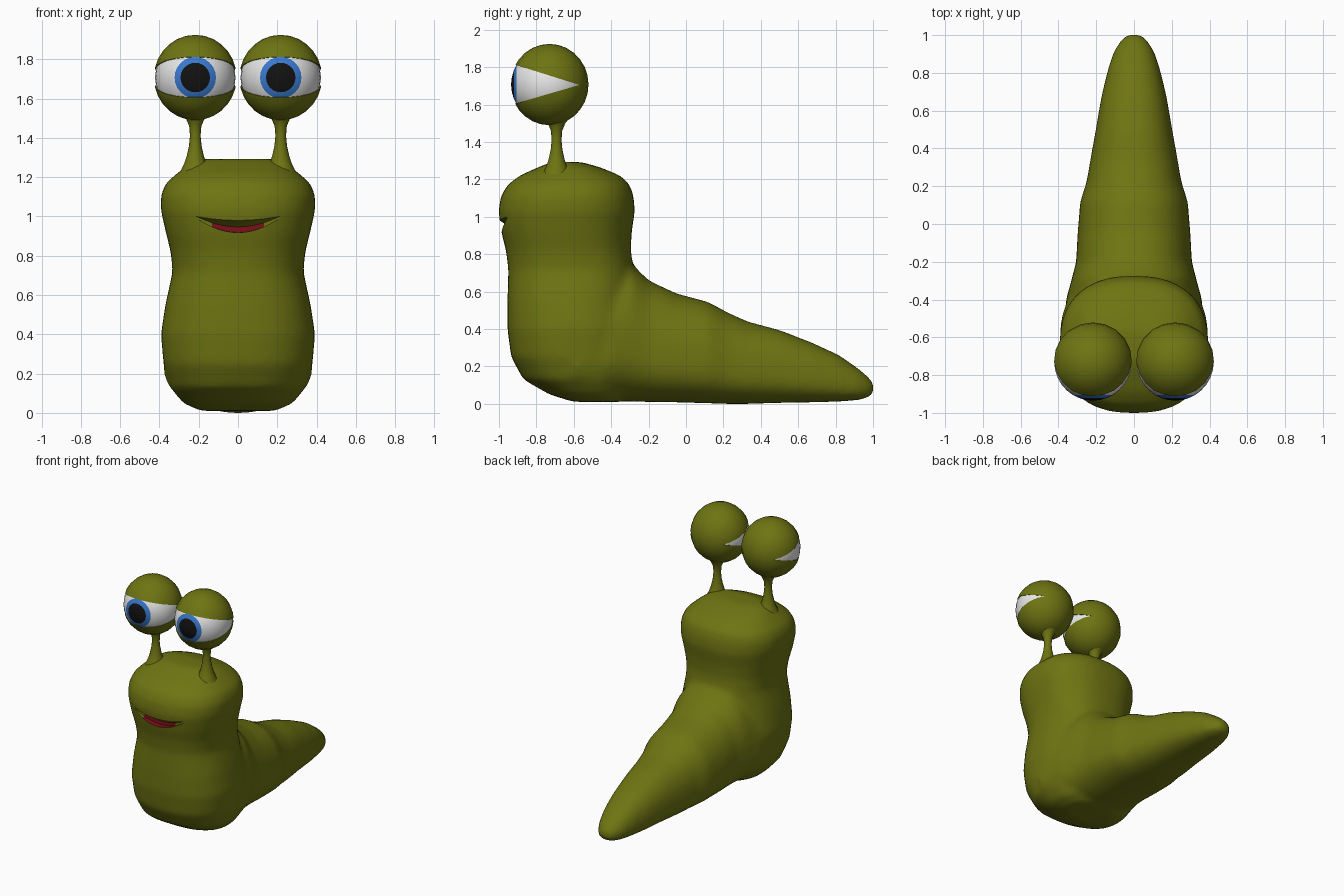
import bpy, bmesh, math

cube = bpy.data.objects.get("Cube")
if cube:
    bpy.data.objects.remove(cube, do_unlink=True)


def material(name, rgb, rough=0.6):
    m = bpy.data.materials.new(name)
    m.use_nodes = True
    m.diffuse_color = (*rgb, 1)
    node = next(n for n in m.node_tree.nodes if n.type == 'BSDF_PRINCIPLED')
    node.inputs["Base Color"].default_value = (*rgb, 1)
    node.inputs["Roughness"].default_value = rough
    return m


GREEN = material("slug_green", (0.155, 0.175, 0.006))
RED = material("mouth_red", (0.2, 0.006, 0.01))
WHITE = material("eye_white", (0.8, 0.8, 0.8))
BLUE = material("iris_blue", (0.04, 0.19, 0.62))
BLACK = material("pupil_black", (0.006, 0.006, 0.006))


def make(name, bm, mats):
    bmesh.ops.recalc_face_normals(bm, faces=bm.faces)
    mesh = bpy.data.meshes.new(name)
    bm.to_mesh(mesh)
    bm.free()
    for m in mats:
        mesh.materials.append(m)
    ob = bpy.data.objects.new(name, mesh)
    bpy.context.collection.objects.link(ob)
    return ob


def loft(bm, rings):
    """Skin a list of equal closed rings and cap both ends."""
    rows = [[bm.verts.new(p) for p in ring] for ring in rings]
    n = len(rows[0])
    sides = [[bm.faces.new((a[i], a[(i + 1) % n], b[(i + 1) % n], b[i])) for i in range(n)]
             for a, b in zip(rows, rows[1:])]
    bm.faces.new(rows[0])
    bm.faces.new(rows[-1])
    return sides


def activate(ob):
    bpy.ops.object.select_all(action='DESELECT')
    ob.select_set(True)
    bpy.context.view_layer.objects.active = ob


def apply_all(ob):
    activate(ob)
    for mod in list(ob.modifiers):
        bpy.ops.object.modifier_apply(modifier=mod.name)


def cut(ob, cutter):
    cutter.hide_render = True
    mod = ob.modifiers.new("cut", 'BOOLEAN')
    mod.operation, mod.solver, mod.object = 'DIFFERENCE', 'EXACT', cutter
    apply_all(ob)
    bpy.data.objects.remove(cutter, do_unlink=True)


def smooth(ob, angle=40):
    activate(ob)
    bpy.ops.object.shade_smooth_by_angle(angle=math.radians(angle))


def oval(power, count=40):
    """Unit superellipse points."""
    for i in range(count):
        a = 2 * math.pi * i / count
        c, s = math.cos(a), math.sin(a)
        yield (math.copysign(abs(c) ** (2 / power), c),
               math.copysign(abs(s) ** (2 / power), s))


# Upright trunk and head: height, front y, back y, half width
TRUNK = [
    (0.01, -.60, -.35, .19), (0.05, -.73, -.30, .28), (0.13, -.87, -.25, .345),
    (0.25, -.935, -.25, .38), (0.40, -.955, -.25, .393), (0.55, -.955, -.27, .37),
    (0.72, -.95, -.28, .333), (0.82, -.963, -.295, .343), (0.92, -.988, -.29, .368),
    (1.03, -1.003, -.273, .393), (1.11, -.99, -.28, .393), (1.17, -.955, -.30, .367),
    (1.22, -.89, -.35, .31), (1.265, -.79, -.46, .25), (1.293, -.72, -.56, .18),
]
# Tail: y, bottom, top, half width
TAIL = [
    (-.60, .02, .60, .38), (-.40, .015, .72, .36), (-.29, .012, .75, .33),
    (-.20, .01, .66, .307), (-.05, .008, .59, .299), (.12, .003, .545, .285),
    (.22, 0, .49, .252), (.33, 0, .44, .233), (.50, .005, .395, .203),
    (.68, .008, .325, .172), (.82, .012, .26, .138), (.92, .02, .19, .105),
    (.98, .035, .14, .065), (1.006, .06, .105, .025),
]
bm = bmesh.new()
loft(bm, [[(w * u, (f + b) / 2 + (b - f) / 2 * v, z) for u, v in oval(2.4)]
          for z, f, b, w in TRUNK])
rings = []
for y, lo, hi, w in TAIL:
    mid = lo + (hi - lo) * 0.36
    rings.append([(w * u, y, mid + v * (hi - mid if v > 0 else mid - lo))
                  for u, v in oval(2.3)])
loft(bm, rings)
body = make("body", bm, [GREEN, RED])
mod = body.modifiers.new("fuse", 'REMESH')
mod.mode, mod.voxel_size = 'VOXEL', 0.022
mod = body.modifiers.new("soften", 'SMOOTH')
mod.factor, mod.iterations = 0.5, 5
apply_all(body)

# Smiling mouth notch, red at the back and floor
STEPS = 16
rings = []
for i in range(STEPS + 1):
    t = 2 * i / STEPS - 1
    x = 0.21 * t
    s = max(1 - t * t, 0.04)
    skin = -.64 - .355 * (1 - (abs(x) / .375) ** 2.4) ** (1 / 2.4)
    back = skin + 0.05 * s
    top, low = 1.0 - .02 * s, .992 - .077 * s
    rings.append([(x, -1.1, top), (x, skin, top), (x, back, top - .033 * s),
                  (x, back, low + .004 * s), (x, -1.1, low)])
bm = bmesh.new()
for i, band in enumerate(loft(bm, rings)):
    if abs(2 * (i + 0.5) / STEPS - 1) < 0.65:
        band[2].material_index = band[3].material_index = 1
cut(body, make("mouth_cutter", bm, [GREEN, RED]))
smooth(body)

# Eyes on stalks
STALK = [(.075, 1.23), (.056, 1.27), (.043, 1.31), (.032, 1.36), (.027, 1.41),
         (.031, 1.46), (.048, 1.5), (.07, 1.53)]
EYE_Y, EYE_Z, EYE_R = -.73, 1.707, .205
EYE_ANGLES = [1, 11, 21.5, 31] + list(range(42, 180, 12)) + [179]

for side, sx in (("left", 1), ("right", -1)):
    ex = 0.2175 * sx

    bm = bmesh.new()
    loft(bm, [[(ex + r * u, -.692 + r * v, z) for u, v in oval(2, 14)] for r, z in STALK])
    smooth(make(side + "_eye_stalk", bm, [GREEN]))

    # Eyeball with its pole forward: pupil, iris, white by ring
    bm = bmesh.new()
    rings = []
    for deg in EYE_ANGLES:
        a = math.radians(deg)
        r = EYE_R * math.sin(a)
        rings.append([(ex + r * u, EYE_Y - EYE_R * math.cos(a), EYE_Z + r * v)
                      for u, v in oval(2, 24)])
    bands = loft(bm, rings)
    bm.faces.ensure_lookup_table()
    for i, band in enumerate(bands):
        for f in band:
            f.material_index = 2 if i < 2 else 1 if i < 3 else 0
    bm.faces[-2].material_index = 2
    smooth(make(side + "_eyeball", bm, [WHITE, BLUE, BLACK]))

    # Eyelids: a slightly larger ball with a wedge opened at the front
    bm = bmesh.new()
    bmesh.ops.create_uvsphere(bm, u_segments=20, v_segments=14, radius=0.211)
    bmesh.ops.scale(bm, vec=(1, .99, 1.03), verts=bm.verts)
    bmesh.ops.translate(bm, vec=(ex, EYE_Y, EYE_Z), verts=bm.verts)
    lids = make(side + "_eyelids", bm, [GREEN])
    bm = bmesh.new()
    loft(bm, [[(ex + dx, -.57, 1.705), (ex + dx, -1, 1.84), (ex + dx, -1, 1.58)]
              for dx in (-.3, .3)])
    cut(lids, make("lid_cutter", bm, [GREEN]))
    smooth(lids)
